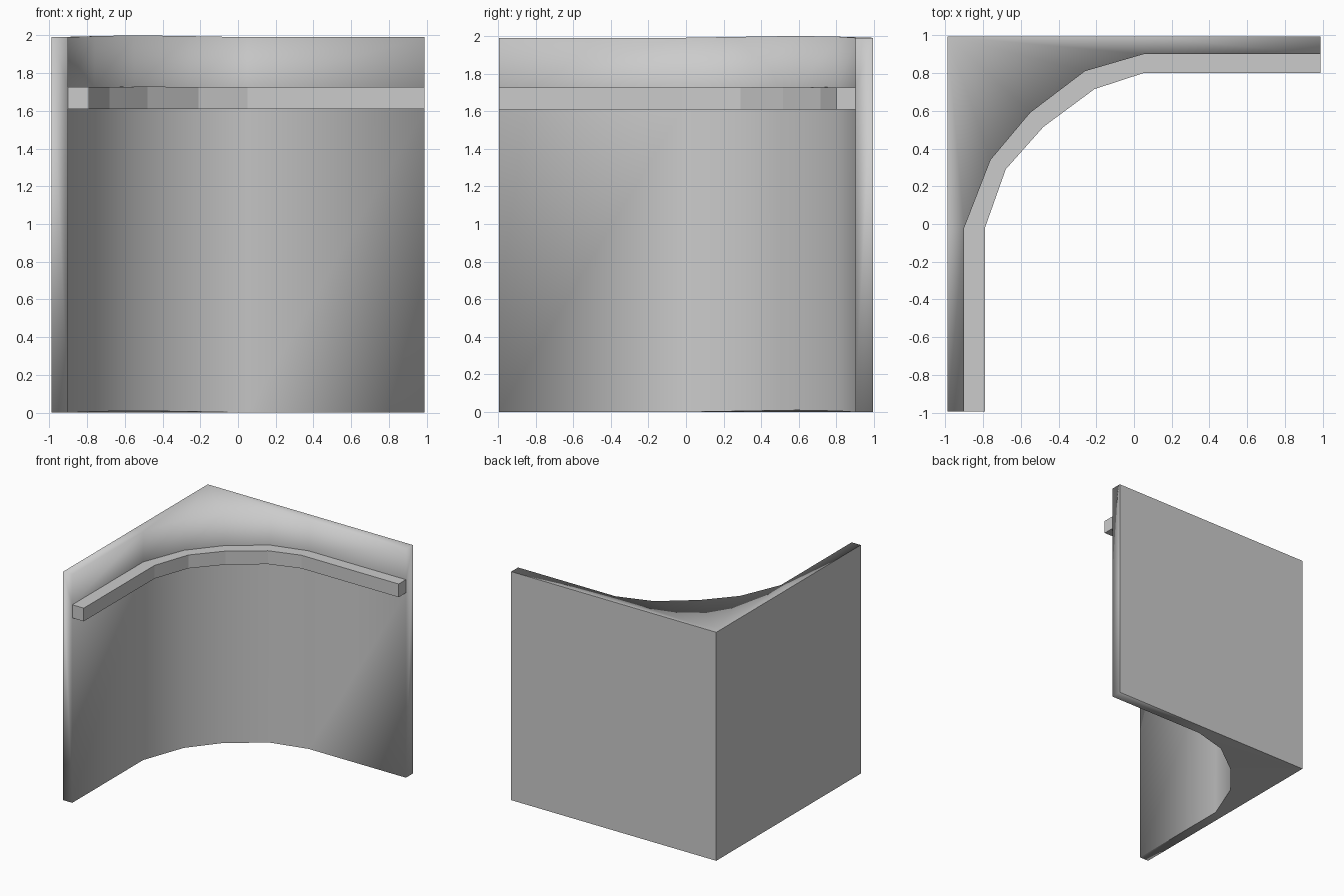
import bpy, bmesh

if "Cube" in bpy.data.objects:
    bpy.data.objects.remove(bpy.data.objects["Cube"])

X, Y = 0.988, 0.995
# plan profiles: wall face and trim face, with a small lift along the bend
wall = [(-0.9, -Y), (-0.9, -0.02), (-0.76, 0.34), (-0.55, 0.59), (-0.26, 0.81), (0.05, 0.9), (X, 0.9)]
trim = [(-0.79, -Y), (-0.79, -0.02), (-0.68, 0.29), (-0.48, 0.515), (-0.21, 0.715), (0.05, 0.8), (X, 0.8)]
lift = [0, 0, 0.006, 0.01, 0.006, 0, 0]


def row(bm, pts, z, bump):
    return [bm.verts.new((x, y, z + b * bump)) for (x, y), b in zip(pts, lift)]


def strip(bm, a, b):
    return [bm.faces.new((a[i], a[i + 1], b[i + 1], b[i])) for i in range(len(a) - 1)]


def finish(bm, name):
    bmesh.ops.recalc_face_normals(bm, faces=bm.faces)
    me = bpy.data.meshes.new(name)
    bm.to_mesh(me)
    bm.free()
    ob = bpy.data.objects.new(name, me)
    bpy.context.collection.objects.link(ob)


# corner wall: curved inside, square outside
bm = bmesh.new()
rows = [row(bm, wall, z, k) for z, k in ((0, 1), (1.61, 0), (1.725, 0), (1.99, 1))]
for a, b in zip(rows, rows[1:]):
    strip(bm, a, b)
outer = [[bm.verts.new((x, y, z)) for x, y in
          ((-X, -Y), (-X, -0.02), (-X, Y), (0.05, Y), (X, Y))] for z in (0, 1.99)]
strip(bm, outer[0], outer[1])
# top and bottom caps
for o, i in ((outer[0], rows[0]), (outer[1], rows[3])):
    bm.faces.new((o[0], o[1], i[1], i[0]))
    bm.faces.new((o[3], o[4], i[6], i[5]))
    bm.faces.new((o[2], o[1], i[1]))
    bm.faces.new((o[2], i[5], o[3]))
    for k in range(1, 5):
        bm.faces.new((o[2], i[k], i[k + 1]))
# wall ends
for e, k in ((0, 0), (4, 6)):
    bm.faces.new((outer[0][e], outer[1][e]) + tuple(r[k] for r in reversed(rows)))
for f in bm.faces:
    f.smooth = True
# crisp outer corners, lower edge and trim lines; the upper lip stays soft
hard = set(outer[0] + outer[1])
for e in bm.edges:
    a, b = e.verts
    both_outer = a in hard and b in hard
    along = any(a in r and b in r for r in rows[:3])
    if both_outer or along:
        e.smooth = False
finish(bm, "corner_wall")

# trim rail following the wall
bm = bmesh.new()
loops = [row(bm, p, z, k) for p, z, k in
         ((wall, 1.61, 0), (trim, 1.61, 0), (trim, 1.725, 0.3), (wall, 1.725, 0.3))]
for i in range(4):
    strip(bm, loops[i], loops[(i + 1) % 4])
for k in (0, -1):
    bm.faces.new([l[k] for l in loops])
finish(bm, "trim_rail")
